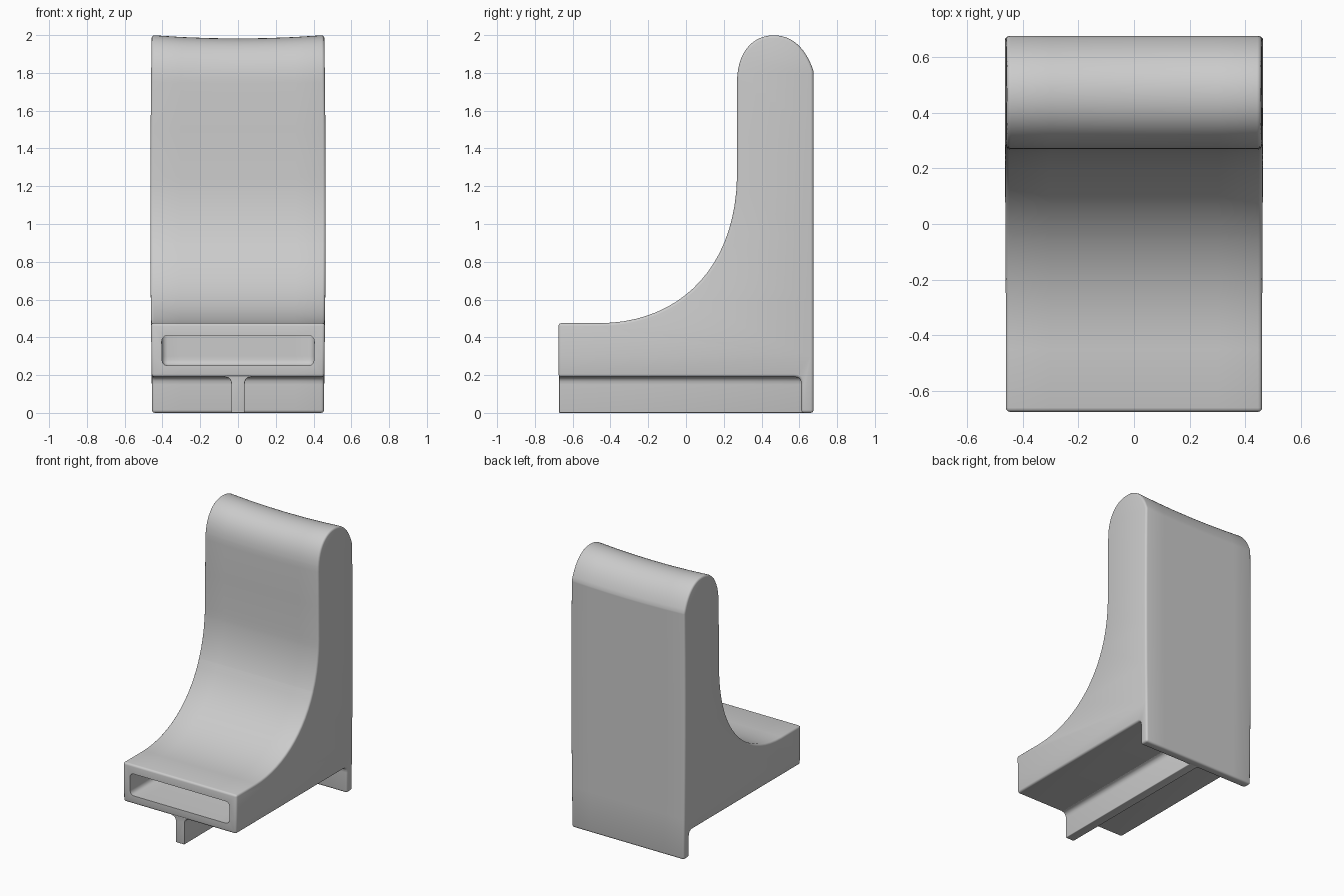
import bpy, bmesh
from mathutils import Vector
from mathutils.geometry import interpolate_bezier

if "Cube" in bpy.data.objects:
    bpy.data.objects.remove(bpy.data.objects["Cube"], do_unlink=True)

grey = bpy.data.materials.new("plain grey")
grey.use_nodes = True
grey.diffuse_color = (0.6, 0.6, 0.6, 1)
grey.node_tree.nodes["Principled BSDF"].inputs["Base Color"].default_value = (0.6, 0.6, 0.6, 1)


def curve(a, b, c, d, n=14):
    """Points along a cubic curve in the side plane."""
    return [tuple(p)[:2] for p in interpolate_bezier(*[Vector((*q, 0)) for q in (a, b, c, d)], n)]


def prism(name, points, place, start, end):
    """Extrude a closed profile; place(u, v, t) puts a profile point at depth t."""
    bm = bmesh.new()
    face = bm.faces.new([bm.verts.new(place(u, v, start)) for u, v in points])
    out = bmesh.ops.extrude_face_region(bm, geom=[face])
    shift = Vector(place(0, 0, end)) - Vector(place(0, 0, start))
    bmesh.ops.translate(bm, vec=shift, verts=[g for g in out["geom"] if isinstance(g, bmesh.types.BMVert)])
    bmesh.ops.recalc_face_normals(bm, faces=bm.faces)
    mesh = bpy.data.meshes.new(name)
    bm.to_mesh(mesh)
    bm.free()
    mesh.materials.append(grey)
    obj = bpy.data.objects.new(name, mesh)
    bpy.context.collection.objects.link(obj)
    return obj


def activate(obj):
    bpy.ops.object.select_all(action="DESELECT")
    obj.select_set(True)
    bpy.context.view_layer.objects.active = obj


def bevel(obj, width):
    mod = obj.modifiers.new("soft edges", "BEVEL")
    mod.width, mod.segments = width, 3
    mod.limit_method, mod.angle_limit = "ANGLE", 0.7
    activate(obj)
    bpy.ops.object.modifier_apply(modifier=mod.name)


def sideways(u, v, t):
    return (t, u, v)


def lengthwise(u, v, t):
    return (u, t, v)


# Body: scooped front, rounded top, flat back running down to the floor
outline = [(-0.675, 0.19), (-0.675, 0.475)]
outline += curve((-0.45, 0.475), (-0.05, 0.48), (0.26, 0.75), (0.27, 1.25), 20)
outline += curve((0.27, 1.75), (0.27, 1.92), (0.36, 2.0), (0.465, 2.0))
outline += curve((0.465, 2.0), (0.57, 2.0), (0.64, 1.92), (0.675, 1.81))[1:]
outline += [(0.675, 0), (0.61, 0)]
outline += curve((0.61, 0.15), (0.61, 0.18), (0.6, 0.19), (0.57, 0.19), 5)
body = prism("body", outline, sideways, -0.455, 0.455)
bevel(body, 0.015)

# Hollow: follows the body inside and opens at the front
inner = [(-0.8, 0.25), (-0.8, 0.41)]
inner += curve((-0.45, 0.41), (0.02, 0.41), (0.325, 0.7), (0.33, 1.25), 20)
inner += curve((0.33, 1.75), (0.33, 1.87), (0.38, 1.94), (0.465, 1.94))
inner += curve((0.465, 1.94), (0.54, 1.94), (0.6, 1.87), (0.615, 1.79))[1:]
inner += [(0.615, 0.25)]
hollow = prism("hollow_cutter", inner, sideways, -0.4, 0.4)
hollow.hide_render = True
bevel(hollow, 0.03)
cut = body.modifiers.new("hollow", "BOOLEAN")
cut.operation, cut.solver, cut.object = "DIFFERENCE", "EXACT", hollow
activate(body)
bpy.ops.object.modifier_apply(modifier=cut.name)
bpy.data.objects.remove(hollow, do_unlink=True)

# Slight belly on the sides and dip along the top
bm = bmesh.new()
bm.from_mesh(body.data)
for axis, levels in ((2, [0.3 * i for i in range(1, 7)]), (0, [0.15 * i for i in range(-2, 3)])):
    normal = Vector((0, 0, 0))
    normal[axis] = 1
    for level in levels:
        bmesh.ops.bisect_plane(bm, geom=bm.verts[:] + bm.edges[:] + bm.faces[:],
                               plane_co=normal * level, plane_no=normal)
for v in bm.verts:
    x, z = v.co.x, v.co.z
    v.co.x *= 1 + 0.02 * max(0, 1 - (z - 1.1) ** 2)
    v.co.z -= 0.018 * max(0, z - 1.5) * 2 * max(0, 1 - (x / 0.455) ** 2)
bm.to_mesh(body.data)
bm.free()

# Centre rib: flares where it meets the underside
half = [(0.035, 0)] + curve((0.035, 0.15), (0.035, 0.175), (0.045, 0.19), (0.07, 0.19), 5)
profile = half + [(0.07, 0.2), (-0.07, 0.2)] + [(-x, z) for x, z in reversed(half)]
rib = prism("centre_rib", profile, lengthwise, -0.672, 0.63)
bevel(rib, 0.012)

for obj in (body, rib):
    activate(obj)
    bpy.ops.object.shade_smooth_by_angle(angle=0.6)
